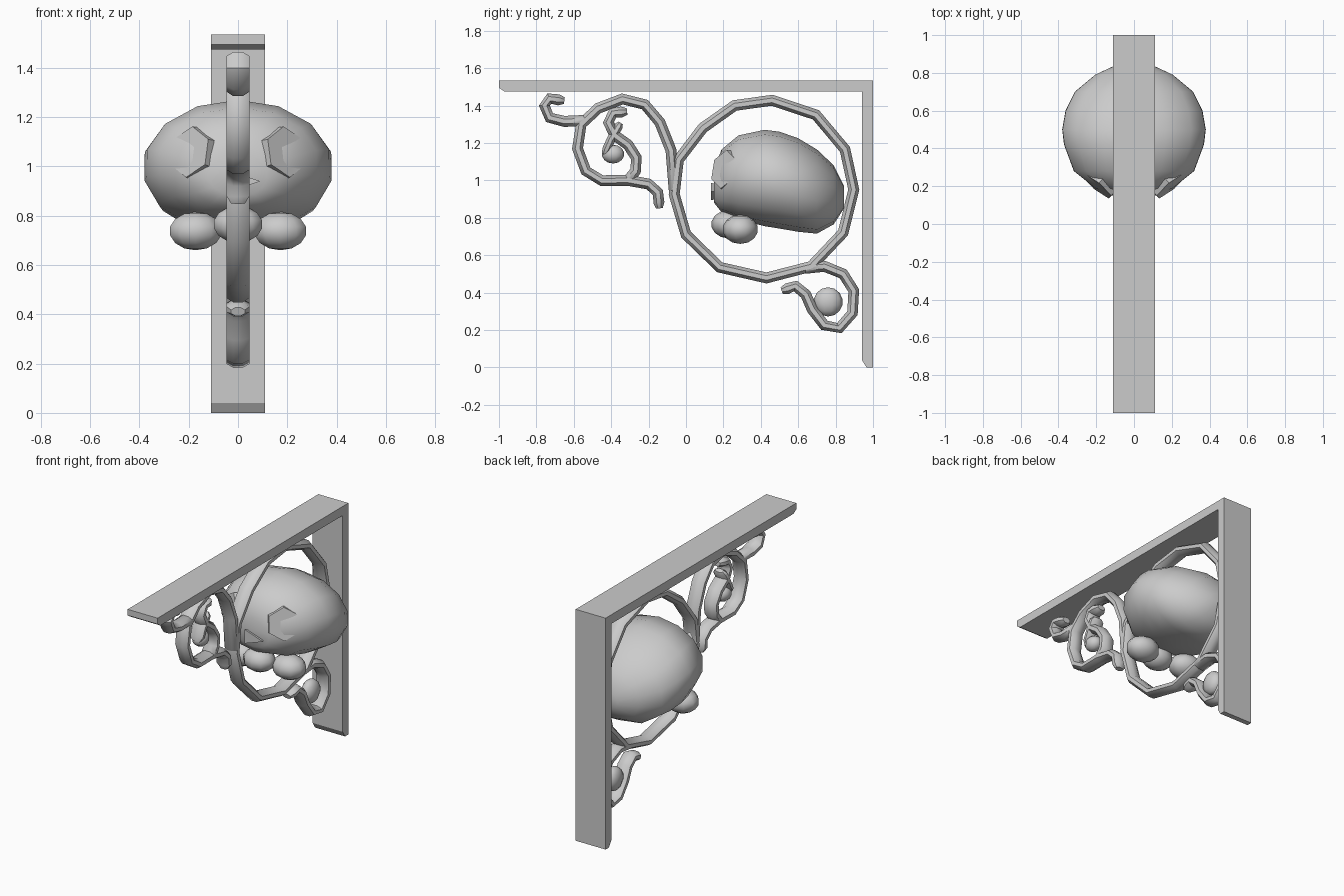
import bpy, bmesh, math
from mathutils import Vector

if "Cube" in bpy.data.objects:
    bpy.data.objects.remove(bpy.data.objects["Cube"])


def finish(bm, name, smooth=True):
    bmesh.ops.recalc_face_normals(bm, faces=bm.faces[:])
    me = bpy.data.meshes.new(name)
    bm.to_mesh(me)
    bm.free()
    ob = bpy.data.objects.new(name, me)
    bpy.context.collection.objects.link(ob)
    if smooth:
        bpy.ops.object.select_all(action='DESELECT')
        ob.select_set(True)
        bpy.context.view_layer.objects.active = ob
        bpy.ops.object.shade_smooth_by_angle(angle=math.radians(50))
    return ob


def skin(bm, rings):
    # bridge successive rings and cap both ends
    loops = [[bm.verts.new(p) for p in r] for r in rings]
    n = len(loops[0])
    for a, b in zip(loops, loops[1:]):
        for i in range(n):
            j = (i + 1) % n
            bm.faces.new((a[i], a[j], b[j], b[i]))
    return loops


def plate(name, outline):
    # side-view outline extruded across x
    bm = bmesh.new()
    a, b = skin(bm, [[(x, y, z) for y, z in outline] for x in (-0.11, 0.11)])
    bm.faces.new(a)
    bm.faces.new(b)
    return finish(bm, name, False)


def scroll(name, path, closed=False, rx=0.05, rn=0.032, sides=8):
    # flattened tube swept along a path in the yz plane
    pts = [Vector((0, y, z)) for y, z in path]
    n = len(pts)
    rings = []

    def ring(c, nor, s=1.0):
        return [c + Vector((rx * s * math.cos(t), 0, 0)) + nor * (rn * s * math.sin(t))
                for t in (2 * math.pi * (k + 0.5) / sides for k in range(sides))]

    for i, p in enumerate(pts):
        prev = pts[i - 1] if (i or closed) else p
        nxt = pts[(i + 1) % n] if (i < n - 1 or closed) else p
        t = (nxt - prev).normalized()
        nor = Vector((0, -t.z, t.y))
        if i == 0 and not closed:
            rings.append(ring(p - t * 0.02, nor, 0.6))
        rings.append(ring(p, nor))
        if i == n - 1 and not closed:
            rings.append(ring(p + t * 0.03, nor, 0.6))
    bm = bmesh.new()
    loops = skin(bm, rings)
    if closed:
        a, b = loops[-1], loops[0]
        for k in range(sides):
            j = (k + 1) % sides
            bm.faces.new((a[k], a[j], b[j], b[k]))
    else:
        bm.faces.new(loops[0])
        bm.faces.new(loops[-1])
    return finish(bm, name)


def ball(name, loc, size, seg=10, rings=7):
    bm = bmesh.new()
    bmesh.ops.create_uvsphere(bm, u_segments=seg, v_segments=rings, radius=1)
    for v in bm.verts:
        v.co = Vector([c + a * s for a, s, c in zip(v.co, size, loc)])
    return finish(bm, name)


# L-shaped support with clipped ends
plate("top_plate", [(-1, 1.535), (-1, 1.495), (-0.97, 1.475), (0.94, 1.475), (0.94, 1.535)])
plate("wall_plate", [(1, 1.535), (1, 0), (0.965, 0), (0.94, 0.04), (0.94, 1.535)])

# main ring
scroll("main_ring", [(0.46, 1.428), (0.26, 1.40), (0.09, 1.28), (-0.04, 1.11), (-0.063, 0.925),
                     (0, 0.71), (0.18, 0.535), (0.43, 0.478), (0.67, 0.54), (0.84, 0.72),
                     (0.897, 0.95), (0.85, 1.165), (0.695, 1.35)], closed=True)

# upper front scroll and its curls
scroll("front_scroll", [(-0.063, 0.95), (-0.08, 1.16), (-0.14, 1.31), (-0.22, 1.405), (-0.34, 1.435),
                        (-0.47, 1.385), (-0.56, 1.30), (-0.58, 1.17), (-0.535, 1.05),
                        (-0.45, 0.998), (-0.31, 1.0), (-0.2, 0.98), (-0.15, 0.935), (-0.145, 0.88)])
scroll("tip_curl", [(-0.54, 1.32), (-0.65, 1.315), (-0.73, 1.335), (-0.757, 1.40),
                    (-0.73, 1.437), (-0.68, 1.43)])
scroll("inner_vine", [(-0.31, 1.0), (-0.27, 1.05), (-0.265, 1.12), (-0.31, 1.19), (-0.38, 1.24),
                      (-0.415, 1.31), (-0.39, 1.36), (-0.345, 1.365)])
scroll("inner_curl", [(-0.36, 1.29), (-0.40, 1.22), (-0.425, 1.165)], rn=0.025)
ball("inner_bud", (0, -0.39, 1.14), (0.05, 0.06, 0.05))

# lower scroll with bud
scroll("lower_scroll", [(0.64, 0.53), (0.74, 0.54), (0.84, 0.50), (0.897, 0.41), (0.89, 0.29),
                        (0.82, 0.21), (0.74, 0.225), (0.675, 0.31), (0.64, 0.39),
                        (0.585, 0.435), (0.54, 0.42)])
ball("lower_bud", (0, 0.76, 0.35), (0.05, 0.078, 0.078))

# large egg-shaped head: y, top z, bottom z, half width
sections = [(0.15, 1.06, 0.88, 0.12), (0.19, 1.165, 0.83, 0.21), (0.28, 1.24, 0.79, 0.325),
            (0.42, 1.27, 0.755, 0.378), (0.50, 1.26, 0.742, 0.388), (0.60, 1.225, 0.725, 0.37),
            (0.70, 1.165, 0.715, 0.32), (0.79, 1.08, 0.765, 0.21), (0.845, 0.97, 0.85, 0.09)]
rings = []
for y, top, bot, w in sections:
    mid, rz = (top + bot) / 2 - 0.01, (top - bot) / 2
    r = []
    for k in range(14):
        t = 2 * math.pi * k / 14 + math.pi / 2
        c, s = math.cos(t), math.sin(t)
        c = math.copysign(abs(c) ** (0.8 if s < 0 else 1), c)
        r.append((w * c, y, mid + rz * s + 0.01))
    rings.append(r)
bm = bmesh.new()
loops = skin(bm, rings)
bm.faces.new(loops[0])
bm.faces.new(loops[-1])
finish(bm, "head")

# six-sided eye plates on both sides, turned outwards
for side, label in ((-1, "left"), (1, "right")):
    bm = bmesh.new()
    bmesh.ops.create_cone(bm, cap_ends=True, segments=6, radius1=0.115, radius2=0.105, depth=0.09)
    rot = Vector((side * 0.62, -0.76, 0.2)).to_track_quat('Z', 'Y').to_matrix()
    for v in bm.verts:
        v.co = rot @ v.co + Vector((side * 0.17, 0.235, 1.05))
    finish(bm, label + "_eye", False)
    ball(label + "_cheek", (side * 0.172, 0.29, 0.738), (0.112, 0.095, 0.078))

# nose wedge and middle chin
bm = bmesh.new()
bmesh.ops.create_cone(bm, cap_ends=True, segments=3, radius1=0.09, radius2=0.06, depth=0.06)
for v in bm.verts:
    x, y, z = v.co
    v.co = (y, 0.16 + z * 0.9, 0.94 + x * 0.6)
finish(bm, "nose", False)
ball("chin", (0, 0.225, 0.765), (0.105, 0.09, 0.075))
